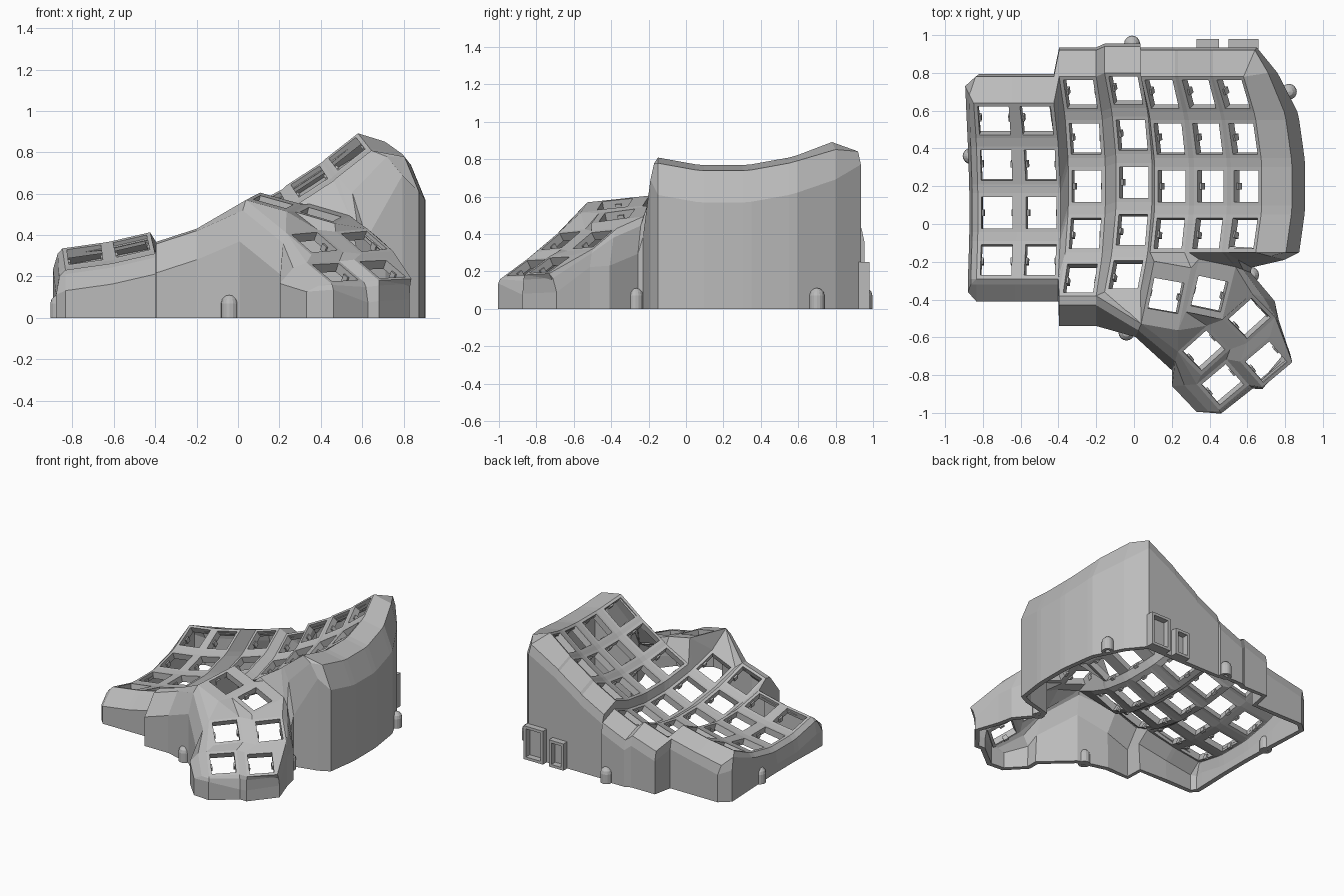
import bpy, bmesh, math
from mathutils import Vector

cube = bpy.data.objects.get("Cube")
if cube:
    bpy.data.objects.remove(cube)

grey = bpy.data.materials.new("warm_grey_plastic")
grey.use_nodes = True
grey.diffuse_color = (0.5, 0.5, 0.5, 1)
grey.node_tree.nodes["Principled BSDF"].inputs["Base Color"].default_value = (0.5, 0.5, 0.5, 1)

RADIUS, STEP = 1.12, 0.225             # curvature of each key column
MOUNT, HOLE, THICK = 0.103, 0.083, 0.047
TALL = {("T", 1): (0.17, 0.17), ("T", 2): (0.12, 0.17)}   # long thumb plates: front, back reach


def finish(name, bm, thickness=0):
    mesh = bpy.data.meshes.new(name)
    bm.to_mesh(mesh)
    bm.free()
    mesh.materials.append(grey)
    obj = bpy.data.objects.new(name, mesh)
    bpy.context.collection.objects.link(obj)
    if thickness:
        mod = obj.modifiers.new("thickness", 'SOLIDIFY')
        mod.thickness = thickness
        mod.offset = -1
    return obj


def add_face(bm, points):
    unique = []
    for p in points:
        if all((p - q).length > 1e-4 for q in unique):
            unique.append(p)
    if len(unique) > 2:
        bm.faces.new([bm.verts.new(p) for p in unique])


def orient(bm, outward):
    # Weld, make normals consistent, then flip if they face inward
    bmesh.ops.remove_doubles(bm, verts=bm.verts, dist=1e-4)
    bmesh.ops.recalc_face_normals(bm, faces=bm.faces)
    if sum(outward(f) * f.calc_area() for f in bm.faces) < 0:
        bmesh.ops.reverse_faces(bm, faces=bm.faces)


def add_box(bm, frame, centre, size):
    o, ex, ey, n = frame
    for v in bmesh.ops.create_cube(bm, size=1)["verts"]:
        a, b, c = (v.co[i] * size[i] + centre[i] for i in range(3))
        v.co = o + ex * a + ey * b + n * c


# Key positions: column -> base x, y, z, tilt in degrees, first row
columns = {"A": (-0.725, 0.06, 0.195, 8, -1), "B": (-0.49, 0.06, 0.238, 13, -1),
           "C": (-0.25, 0.20, 0.25, 18, -2), "D": (0.0, 0.22, 0.29, 23, -2),
           "E": (0.20, 0.20, 0.437, 28, -1), "F": (0.405, 0.20, 0.565, 33, -1),
           "G": (0.595, 0.20, 0.705, 38, -1)}
keys = {}
for name, (x, y, z, tilt, first) in columns.items():
    a = math.radians(tilt)
    ex, up = Vector((math.cos(a), 0, math.sin(a))), Vector((-math.sin(a), 0, math.cos(a)))
    back = Vector((0, 1, 0))
    for r in range(first, 3):
        s, c = math.sin(r * STEP), math.cos(r * STEP)
        keys[name, r] = (Vector((x, y, z)) + back * RADIUS * s + up * RADIUS * (1 - c),
                         ex, back * c + up * s, up * c - back * s)

# Thumb keys: x, y, z, heading in degrees, slope in x and y
thumbs = [(0.17, -0.38, 0.56, -10, -0.25, 0.16), (0.40, -0.37, 0.50, -12, -0.25, 0.2),
          (0.61, -0.50, 0.37, 42, -0.36, 0.5), (0.37, -0.67, 0.365, 42, -0.36, 0.5),
          (0.70, -0.73, 0.235, 40, -0.33, 0.45), (0.47, -0.85, 0.22, 40, -0.33, 0.45)]
for i, (x, y, z, head, gx, gy) in enumerate(thumbs):
    h = math.radians(head)
    ex = Vector((math.cos(h), math.sin(h), gx * math.cos(h) + gy * math.sin(h))).normalized()
    n = Vector((-gx, -gy, 1)).normalized()
    keys["T", i + 1] = (Vector((x, y, z)), ex, n.cross(ex), n)


def at(key, sx, sy, half=None):
    # Corner of the key's mount, or of its hole when half is given
    o, ex, ey, n = keys[key]
    reach = half or TALL.get(key, (MOUNT, MOUNT))[sy > 0]
    return o + ex * sx * (half or MOUNT) + ey * sy * reach


def pt(code):
    # "C-2+-" is column C, row -2, right front corner; "T4-+" is a thumb key
    return at((code[0], int(code[1:-2])), int(code[-2] + "1"), int(code[-1] + "1"))


# Key plate: frames around the holes
plate = bmesh.new()
ring = [(-1, -1), (1, -1), (1, 1), (-1, 1)]
for key in keys:
    for i in range(4):
        p, q = ring[i], ring[(i + 1) % 4]
        add_face(plate, [at(key, *p), at(key, *q), at(key, *q, HOLE), at(key, *p, HOLE)])

# Webs between rows and between columns
names = list(columns)
for (c, r) in list(keys):
    if c == "T":
        continue
    nxt = names[names.index(c) + 1] if c != "G" else None
    above, side = (c, r + 1) in keys, (nxt, r) in keys
    if above:
        add_face(plate, [at((c, r), -1, 1), at((c, r), 1, 1), at((c, r + 1), 1, -1), at((c, r + 1), -1, -1)])
    if side:
        add_face(plate, [at((c, r), 1, -1), at((nxt, r), -1, -1), at((nxt, r), -1, 1), at((c, r), 1, 1)])
        if above:
            add_face(plate, [at((c, r), 1, 1), at((nxt, r), -1, 1),
                             at((nxt, r + 1), -1, -1), at((c, r + 1), 1, -1)])

# Webs joining the thumb cluster and the short columns
for web in ["B-1+- C-2-+ C-1--", "B-1+- C-2-- C-2-+", "C-2+- T1-- D-2--", "D-2-- T1-- D-2+-",
            "D-2+- T1-- T1-+", "D-2+- T1-+ D-2++",
            "D-2++ T1-+ E-1--", "D-1+- D-2++ E-1--", "E-1-- T1-+ T1++ E-1+-",
            "T1++ T1+- T2-- T2-+", "E-1+- T1++ T2-+ F-1--", "F-1-- T2-+ T2++ F-1+-",
            "F-1+- T2++ G-1--", "T1-- T4-+ T1+-", "T1+- T4-+ T4++", "T1+- T4++ T2--",
            "T2-- T4++ T3-+ T2+-", "T4++ T4+- T3-- T3-+", "T2+- T3-+ T3++ T2++",
            "T4-- T6-+ T6++ T4+-", "T4-+ T6-+ T4--", "T3-- T5-+ T5++ T3+-",
            "T6++ T6+- T5-- T5-+", "T4+- T6++ T5-+ T3--", "T3+- T5++ T5+-"]:
    add_face(plate, [pt(c) for c in web.split()])
orient(plate, lambda f: f.normal.z)
finish("key_plate", plate, THICK)

# Small switch clips on the hole sides
clips = bmesh.new()
for key, frame in keys.items():
    for s in (-1, 1):
        add_box(clips, frame, (s * 0.083, 0, -0.04), (0.02, 0.034, 0.035))
finish("switch_clips", clips)

# Outer wall: shoulder and foot offsets from the plate edge
styles = {"low": ((0, -.03, -.02), (0, -.12, -.1)), "front": ((0, -.05, -.01), (0, -.16, -.15)),
          "back": ((0, .14, -.05), (0, .155, -.12)), "left": ((-.03, 0, -.03), (-.045, 0, -.12)),
          "right": ((.16, 0, -.03), (.23, 0, -.2)), "right_end": ((.13, .02, -.04), (.18, .02, -.2)),
          "right_back": ((.06, .14, -.05), (.07, .155, -.12)),
          "left_back": ((.01, .14, -.06), (.03, .155, -.13)),
          "left_front": ((-.03, -.03, -.04), (-.045, -.07, -.12))}


def drop(x, y, z=-0.1):
    return (x * .5, y * .5, z * .25), (x, y, z)


rim = [("A-1--", "low"), ("A-1+-", "low"), ("B-1--", "low"), ("B-1+-", "low"),
       ("C-2--", "front"), ("C-2+-", "front"), ("T1--", drop(-.03, -.07, -.2)),
       ("T4-+", drop(-.03, -.1, -.2)), ("T6-+", drop(-.13, -.01)), ("T6--", drop(-.12, -.01, -.04)),
       ("T6--", drop(.01, -.02, -.03)), ("T6+-", drop(.02, -.02)), ("T5--", drop(0, -.01)),
       ("T5+-", drop(-.01, .04)), ("T3+-", drop(.02, -.02)), ("T3++", drop(.12, -.04, -.2)),
       ("T2++", drop(.08, -.03, -.2)), ("G-1--", drop(.14, -.08, -.3)),
       ("G-1+-", drop(.15, -.04, -.12))]
rim += [(f"G{r}+{s}", "right") for r in range(-1, 3) for s in "-+"][:-1]
rim += [("G2++", "right_end"), ("G2++", "right_back"), ("G2-+", "back")]
rim += [(f"{c}2{s}+", "back") for c in "FEDCBA" for s in "+-"]
rim[-1] = ("A2-+", "left_back")
rim += [("A2-+", drop(-.045, .09))]
rim += [(f"A{r}-{s}", "left") for r in (2, 1, 0, -1) for s in "+-"][1:]
rim += [("A-1--", "left_front")]

rails = []
for code, style in rim:
    shoulder, foot = styles[style] if isinstance(style, str) else style
    p = pt(code)
    a, b = p + Vector(shoulder), p + Vector(foot)
    b.z = max(b.z, 0.03)
    rails.append([p, a, b, Vector((b.x, b.y, 0))])
wall = bmesh.new()
for i, here in enumerate(rails):
    there = rails[(i + 1) % len(rails)]
    for k in range(3):
        add_face(wall, [here[k], here[k + 1], there[k + 1], there[k]])
orient(wall, lambda f: f.normal.xy.dot(f.calc_center_median().xy))
finish("outer_wall", wall, 0.035)

# Hollow domed screw posts around the base
posts = bmesh.new()
outline = [(0, .07), (.02, .07), (.02, 0), (.042, 0), (.042, .07), (.036, .091), (.021, .106), (0, .112)]
for x, y in [(-.04, -.575), (.82, .7), (-.01, .955), (-.865, .36), (.62, -.27)]:
    line = [posts.verts.new((x + r, y, z)) for r, z in outline]
    edges = [posts.edges.new(pair) for pair in zip(line, line[1:])]
    bmesh.ops.spin(posts, geom=line + edges, cent=(x, y, 0), axis=(0, 0, 1),
                   angle=2 * math.pi, steps=16)
bmesh.ops.remove_doubles(posts, verts=posts.verts, dist=1e-4)
bmesh.ops.recalc_face_normals(posts, faces=posts.faces)
finish("screw_posts", posts)

# Socket frames on the back wall
sockets = bmesh.new()
world = (Vector((0, 0, 0)), Vector((1, 0, 0)), Vector((0, 1, 0)), Vector((0, 0, 1)))
for x, width, height in [(.58, .16, .25), (.39, .12, .2)]:
    for s in (-1, 1):
        add_box(sockets, world, (x + s * (width / 2 - .01), .945, height / 2), (.02, .07, height))
        add_box(sockets, world, (x, .945, height / 2 + s * (height / 2 - .01)), (width, .07, .02))
finish("back_sockets", sockets)
